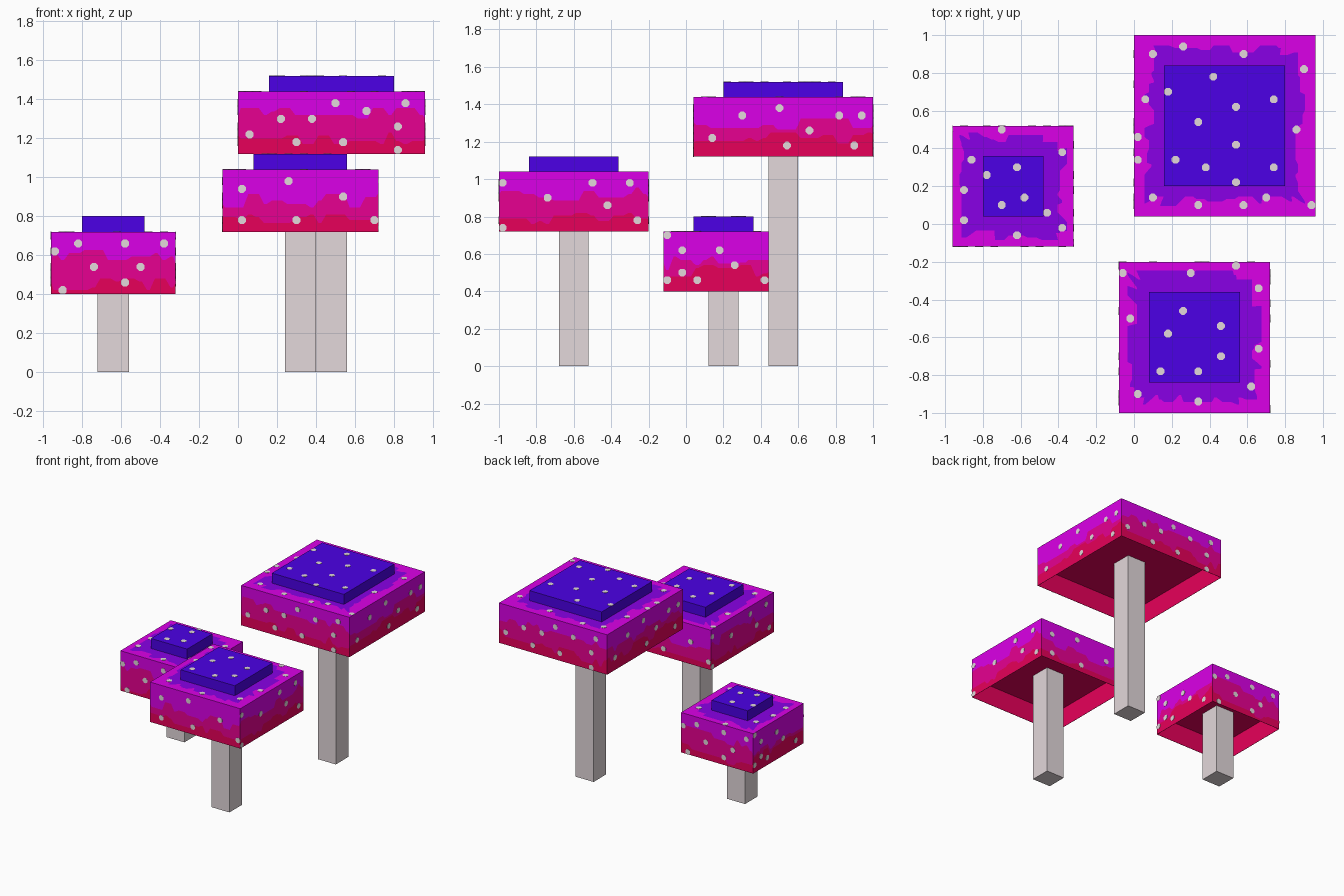
import bpy
import bmesh
import random
from math import pi
from mathutils import Matrix, Vector

if "Cube" in bpy.data.objects:
    bpy.data.objects.remove(bpy.data.objects["Cube"])

random.seed(5)
CELL = 0.04           # size of one painted cell
CAP_HEIGHT = 8 * CELL
HOLLOW = 4 * CELL     # depth of the recess under each cap
LEDGE = 4 * CELL      # cap border around the crown
STEPS = 3             # outline samples per cell


def make_material(name, code):
    rgb = [int(code[i:i + 2], 16) / 255 for i in (0, 2, 4)]
    color = [c / 12.92 if c <= 0.04045 else ((c + 0.055) / 1.055) ** 2.4 for c in rgb] + [1]
    mat = bpy.data.materials.new(name)
    mat.use_nodes = True
    mat.diffuse_color = color
    mat.node_tree.nodes["Principled BSDF"].inputs["Base Color"].default_value = color
    return mat


red = make_material("crimson red", "E8005A")
pink = make_material("deep pink", "E80092")
magenta = make_material("magenta", "DC00E8")
purple = make_material("purple", "8800E6")
blue = make_material("indigo blue", "4C00E6")
pale = make_material("pale grey", "E3D8DB")


def finish(bm, name, materials):
    bmesh.ops.recalc_face_normals(bm, faces=bm.faces[:])
    mesh = bpy.data.meshes.new(name)
    bm.to_mesh(mesh)
    bm.free()
    for mat in materials:
        mesh.materials.append(mat)
    obj = bpy.data.objects.new(name, mesh)
    bpy.context.collection.objects.link(obj)
    return obj


def ragged(cells, middles, spread):
    """Stepped random outline round four sides, sloped between cells."""
    levels, shift = [], 0
    for middle in middles:
        for _ in range(cells):
            if random.random() < 0.5:
                shift = random.choice((-1, -0.5, 0, 0.5, 1)) * spread
            levels.append(middle + shift)
    values = []
    for k, level in enumerate(levels):
        values += [(levels[k - 1] + level) / 2] + [level] * (STEPS - 1)
    return values


def square_outline(cells):
    """Points around a square of half size 1, starting at the front left."""
    n = cells * STEPS
    corners = [Vector(c) for c in ((-1, -1), (1, -1), (1, 1), (-1, 1))]
    return [corners[s].lerp(corners[(s + 1) % 4], i / n)
            for s in range(4) for i in range(n)]


def build_cap(name, cells, center, base, red_tops, pink_tops, rim):
    """Hollow cap and crown lofted through square rings, one colour per band."""
    half = cells * CELL / 2
    outline = square_outline(cells)
    n = len(outline)
    low = ragged(cells, red_tops * 2, 0.03)
    high = [max(h, l + 0.015) for h, l in zip(ragged(cells, pink_tops * 2, 0.035), low)]
    border = ragged(cells, [rim] * 4, 0.025)
    top = CAP_HEIGHT
    inner = half - 0.002
    crown = half - LEDGE

    def flat(size, z):
        return [(size, z)] * n

    rings = [
        flat(inner, HOLLOW), flat(inner, 0), flat(half, 0),
        [(half, z) for z in low], [(half, z) for z in high], flat(half, top),
        [(half - b, top) for b in border], flat(crown, top),
        flat(crown, top + 2 * CELL),
    ]
    bands = [0, 0, 0, 1, 2, 2, 3, 4]

    bm = bmesh.new()
    loops = [[bm.verts.new((center[0] + p.x * s, center[1] + p.y * s, base + z))
              for p, (s, z) in zip(outline, ring)] for ring in rings]
    for a, b, band in zip(loops, loops[1:], bands):
        for i in range(n):
            j = (i + 1) % n
            bm.faces.new((a[i], a[j], b[j], b[i])).material_index = band
    bm.faces.new(loops[0]).material_index = 0
    bm.faces.new(loops[-1]).material_index = 4
    finish(bm, name + "_cap", (red, pink, magenta, purple, blue))


def build_spots(name, cells, center, base, top, front, side):
    """Thin octagonal plates; opposite walls share a layout."""
    half = cells * CELL / 2
    origin = Matrix.Translation((center[0], center[1], base))
    bm = bmesh.new()

    def plate(matrix):
        bmesh.ops.create_cone(bm, cap_ends=True, segments=8, radius1=0.0222,
                              radius2=0.0222, depth=0.003,
                              matrix=origin @ matrix @ Matrix.Rotation(pi / 8, 4, 'Z'))

    def along(k):
        return (k + 0.5) * CELL - half

    for i, j in top:
        x, y = along(i), along(j)
        on_crown = max(abs(x), abs(y)) < half - LEDGE
        plate(Matrix.Translation((x, y, CAP_HEIGHT + (2 * CELL if on_crown else 0))))
    for turn, wall in enumerate((front, side, front, side)):
        for i, j in wall:
            plate(Matrix.Rotation(turn * pi / 2, 4, 'Z')
                  @ Matrix.Translation((along(i), -half, (j + 0.5) * CELL))
                  @ Matrix.Rotation(pi / 2, 4, 'X'))
    finish(bm, name + "_spots", [pale])


def build_stem(name, center, height):
    bm = bmesh.new()
    bmesh.ops.create_cube(bm, size=1, matrix=Matrix.Translation((*center, height / 2))
                          @ Matrix.Diagonal((4 * CELL, 4 * CELL, height, 1)))
    finish(bm, name + "_stem", [pale])


def build_mushroom(name, cells, center, base, red_tops, pink_tops, rim, top, front, side):
    build_stem(name, center, base + HOLLOW)
    build_cap(name, cells, center, base, red_tops, pink_tops, rim)
    build_spots(name, cells, center, base, top, front, side)


# Tall mushroom at the back
build_mushroom(
    "tall_mushroom", 24, (0.48, 0.52), 1.12, [0.08, 0.1], [0.2, 0.17], 0.08,
    top=[(6, 22), (2, 21), (14, 21), (22, 19), (10, 18), (4, 16), (1, 15), (18, 15),
         (13, 14), (8, 12), (21, 11), (0, 10), (13, 9), (5, 7), (0, 7), (9, 6),
         (18, 6), (13, 4), (2, 2), (8, 1), (14, 1), (17, 2), (23, 1)],
    front=[(12, 6), (21, 6), (16, 5), (5, 4), (9, 4), (20, 3), (1, 2), (7, 1),
           (13, 1), (20, 0)],
    side=[(11, 6), (6, 5), (19, 5), (22, 5), (15, 3), (2, 2), (12, 1), (21, 1)])

# Middle mushroom at the front
build_mushroom(
    "middle_mushroom", 20, (0.32, -0.6), 0.72, [0.06, 0.07], [0.16, 0.2], 0.07,
    top=[(0, 18), (9, 18), (15, 19), (18, 16), (1, 12), (8, 13), (6, 10), (13, 11),
         (18, 8), (13, 7), (5, 5), (10, 5), (17, 3), (2, 2), (10, 1)],
    front=[(8, 6), (2, 5), (15, 4), (2, 1), (9, 1), (19, 1)],
    side=[(0, 6), (12, 6), (17, 6), (6, 4), (14, 3), (18, 1), (0, 0)])

# Small mushroom on the right
build_mushroom(
    "small_mushroom", 16, (-0.64, 0.2), 0.4, [0.05, 0.11], [0.21, 0.15], 0.06,
    top=[(6, 15), (14, 12), (2, 11), (8, 10), (4, 9), (1, 7), (9, 6), (6, 5),
         (12, 4), (1, 3), (14, 2), (8, 1)],
    front=[(3, 6), (9, 6), (14, 6), (0, 5), (5, 3), (11, 3), (9, 1), (1, 0)],
    side=[(0, 7), (2, 5), (7, 5), (9, 3), (2, 2), (0, 1), (4, 1), (13, 1)])
